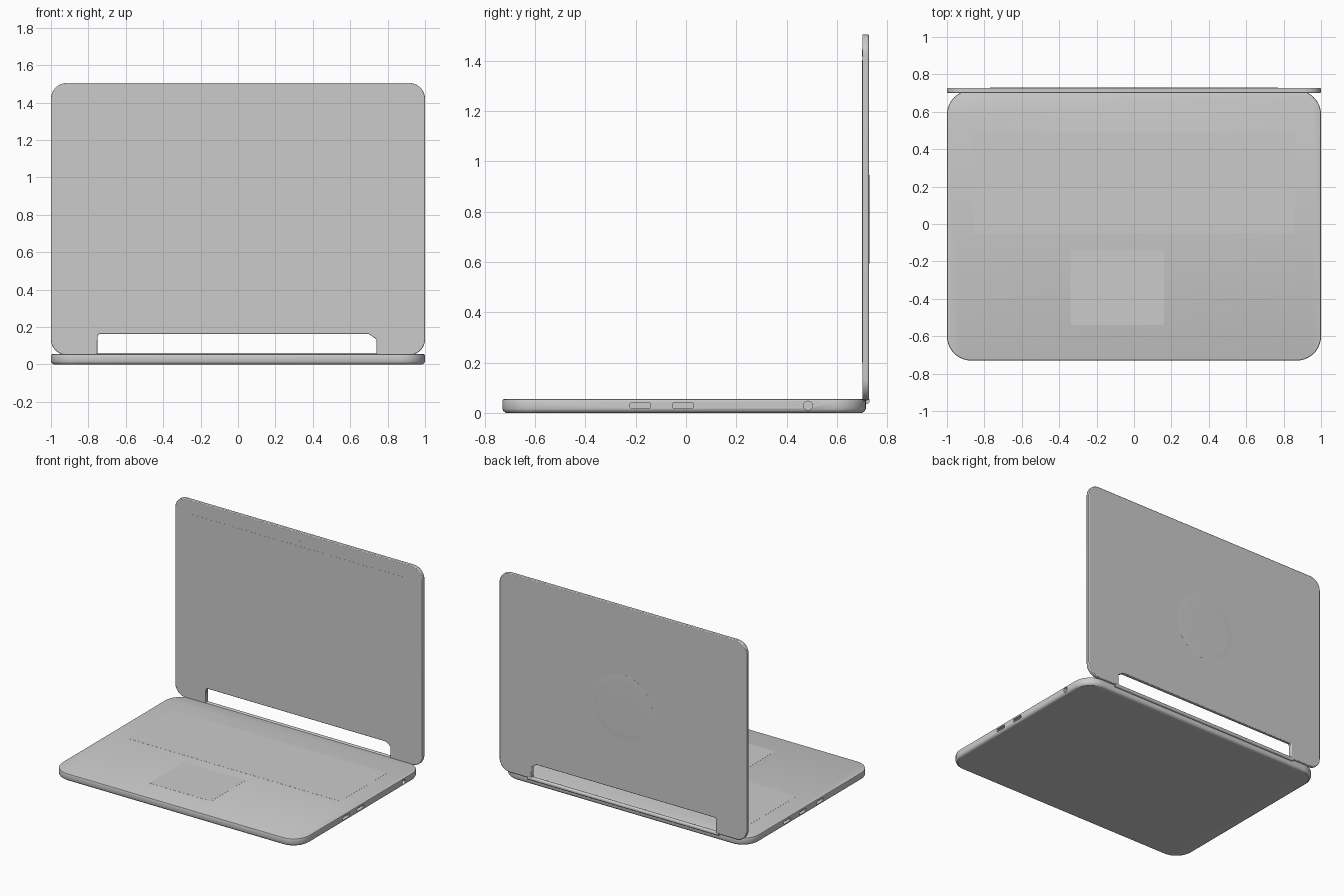
import bpy, bmesh, math
from mathutils import Vector

if "Cube" in bpy.data.objects:
    bpy.data.objects.remove(bpy.data.objects["Cube"])


def rounded(x0, x1, y0, y1, r, n=10):
    """Counter-clockwise rounded rectangle outline."""
    pts = []
    for cx, cy, a in ((x1 - r, y1 - r, 0), (x0 + r, y1 - r, 90),
                      (x0 + r, y0 + r, 180), (x1 - r, y0 + r, 270)):
        for i in range(n + 1):
            t = math.radians(a + 90 * i / n)
            pts.append((cx + r * math.cos(t), cy + r * math.sin(t)))
    return pts


def loft(name, rings):
    """Skin a stack of equal-length point loops and cap both ends."""
    bm = bmesh.new()
    loops = [[bm.verts.new(p) for p in ring] for ring in rings]
    n = len(loops[0])
    for a, b in zip(loops, loops[1:]):
        for i in range(n):
            j = (i + 1) % n
            bm.faces.new((a[i], a[j], b[j], b[i]))
    bm.faces.new(loops[0][::-1])
    bm.faces.new(loops[-1])
    bmesh.ops.recalc_face_normals(bm, faces=bm.faces)
    mesh = bpy.data.meshes.new(name)
    bm.to_mesh(mesh)
    bm.free()
    ob = bpy.data.objects.new(name, mesh)
    bpy.context.collection.objects.link(ob)
    return ob


def flat(name, outline, z0, z1):
    return loft(name, [[(x, y, z) for x, y in outline] for z in (z0, z1)])


def upright(name, outline, y0, y1):
    return loft(name, [[(x, y, z) for x, z in outline] for y in (y0, y1)])


def disc(r, z, n=48):
    return [(r * math.cos(2 * math.pi * i / n), z + r * math.sin(2 * math.pi * i / n))
            for i in range(n)]


def bevel(ob, width, angle=50):
    m = ob.modifiers.new("Bevel", 'BEVEL')
    m.width, m.segments = width, 2
    m.limit_method, m.angle_limit = 'ANGLE', math.radians(angle)


# base: rounded slab with a softened underside
profile = [(0.014, 0.0), (0.004, 0.007), (0, 0.016), (0, 0.048), (0.002, 0.053), (0.007, 0.055)]
base = loft("base", [[(x, y, z) for x, y in
                      rounded(-1 + d, 1 - d, -0.73 + d, 0.715 - d, 0.13 - d)]
                     for d, z in profile])

# port recesses: (side, y centre, width)
ports = [(1, -0.182, 0.08), (1, -0.012, 0.08), (-1, 0.26, 0.08), (-1, 0.08, 0.08), (-1, -0.12, 0.08)]
cutters = []
for side, y, w in ports:
    out = rounded(y - w / 2, y + w / 2, 0.018, 0.040, 0.004, 2)
    cutters.append(loft("port_cutter", [[(side * x, p, q) for p, q in out] for x in (0.975, 1.05)]))
cutters.append(loft("jack_cutter", [[(x, 0.485 + p, q) for p, q in disc(0.018, 0.029, 12)]
                                    for x in (0.975, 1.05)]))
for c in cutters:
    c.hide_render = True
    c.hide_set(True)
    m = base.modifiers.new("Port", 'BOOLEAN')
    m.operation, m.solver, m.object = 'DIFFERENCE', 'EXACT', c

# keyboard deck and touchpad, almost flush
flat("keyboard_panel", rounded(-0.86, 0.86, -0.05, 0.49, 0.01, 2), 0.050, 0.0556)
flat("touchpad", rounded(-0.34, 0.16, -0.54, -0.14, 0.01, 2), 0.050, 0.0556)

# lid: rounded panel with an open notch at the hinge
shape = rounded(-1, 1, 0.05, 1.505, 0.085)
notch = [(-0.75, 0.05), (-0.75, 0.155), (-0.742, 0.162), (0.70, 0.162), (0.74, 0.135), (0.74, 0.05)]
lid = upright("lid", shape[:33] + notch + shape[33:], 0.701, 0.727)
bevel(lid, 0.005)

# screen, camera and plain raised round on the lid back
upright("screen", rounded(-0.875, 0.875, 0.20, 1.403, 0.005, 2), 0.7003, 0.71)
upright("camera", disc(0.014, 1.43, 16), 0.7003, 0.71)
loft("lid_back_disc", [[(x, y, z) for x, z in disc(r, 0.77)]
                       for r, y in ((0.24, 0.72), (0.24, 0.7272), (0.20, 0.7284), (0.12, 0.7290))])

# hinge bar between base and lid
hinge = loft("hinge_bar", [[(x, y, z) for y, z in rounded(0.703, 0.73, 0.036, 0.061, 0.010, 5)]
                           for x in (-0.77, 0.77)])

bpy.ops.object.select_all(action='DESELECT')
for ob in (base, lid, hinge):
    ob.select_set(True)
bpy.context.view_layer.objects.active = base
bpy.ops.object.shade_smooth_by_angle(angle=math.radians(35))
